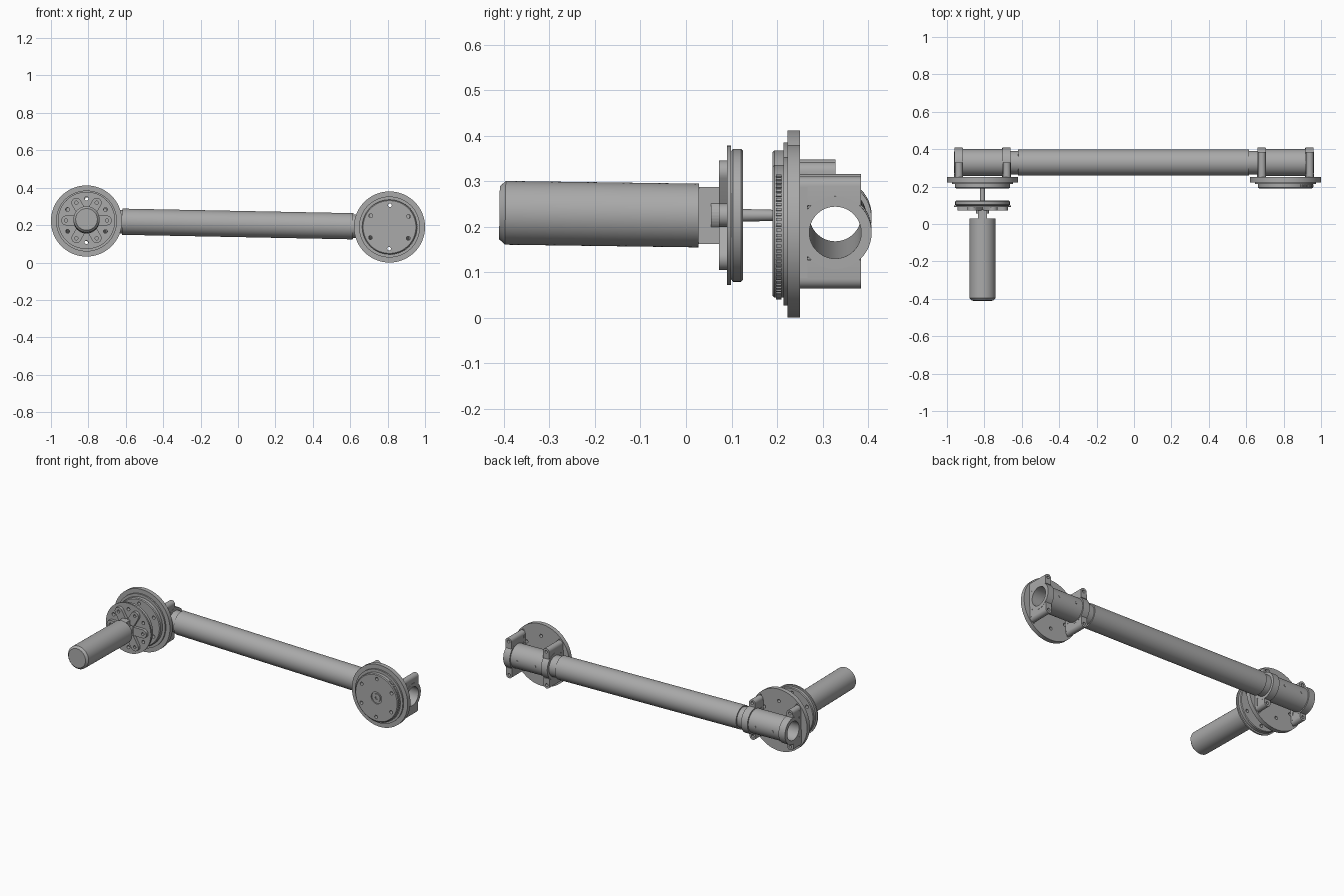
import bpy, bmesh
from math import sin, cos, pi, atan2, radians
from mathutils import Matrix

if "Cube" in bpy.data.objects:
    bpy.data.objects.remove(bpy.data.objects["Cube"])

grey = bpy.data.materials.new("machined grey")
grey.use_nodes = True
grey.diffuse_color = (0.4, 0.4, 0.4, 1)
grey.node_tree.nodes["Principled BSDF"].inputs["Base Color"].default_value = (0.4, 0.4, 0.4, 1)

ALONG_X = Matrix.Rotation(pi / 2, 4, "Y")
ALONG_Y = Matrix.Rotation(-pi / 2, 4, "X")


def finish(bm, name, matrix):
    bmesh.ops.remove_doubles(bm, verts=bm.verts, dist=1e-5)
    bmesh.ops.recalc_face_normals(bm, faces=bm.faces)
    mesh = bpy.data.meshes.new(name)
    bm.to_mesh(mesh)
    bm.free()
    mesh.transform(matrix)
    mesh.materials.append(grey)
    obj = bpy.data.objects.new(name, mesh)
    bpy.context.collection.objects.link(obj)
    return obj


def smooth(obj):
    bpy.ops.object.select_all(action="DESELECT")
    obj.select_set(True)
    bpy.context.view_layer.objects.active = obj
    bpy.ops.object.shade_smooth_by_angle(angle=radians(30))


def lathe(name, profile, matrix, closed=False, sides=64):
    """Revolve (position, radius) pairs about local z."""
    bm = bmesh.new()
    rings = [[bm.verts.new((r * cos(2 * pi * i / sides), r * sin(2 * pi * i / sides), t))
              for i in range(sides)] for t, r in profile]
    pairs = list(zip(rings, rings[1:] + rings[:1]))
    for a, b in pairs if closed else pairs[:-1]:
        for i in range(sides):
            j = (i + 1) % sides
            bm.faces.new((a[i], a[j], b[j], b[i]))
    return finish(bm, name, matrix)


def tube(name, start, end, outer, inner, matrix):
    profile = [(start, inner), (start, outer), (end, outer), (end, inner)]
    smooth(lathe(name, profile, matrix, closed=True))


def solid(profile):
    return [(profile[0][0], 0)] + profile + [(profile[-1][0], 0)]


def tab(name, half, base, tip, y0, y1, matrix):
    """Plate along local z with a rounded tip, extruded in y."""
    bm = bmesh.new()
    outline = [(-half, base), (half, base)]
    outline += [(half * cos(pi * k / 12), tip - half + half * sin(pi * k / 12)) for k in range(13)]
    face = bm.faces.new([bm.verts.new((x, y0, z)) for x, z in outline])
    new = bmesh.ops.extrude_face_region(bm, geom=[face])["geom"]
    bmesh.ops.translate(bm, vec=(0, y1 - y0, 0),
                        verts=[v for v in new if isinstance(v, bmesh.types.BMVert)])
    return finish(bm, name, matrix)


def box(name, size, matrix):
    bm = bmesh.new()
    bmesh.ops.create_cube(bm, size=1, matrix=Matrix.Diagonal((*size, 1)))
    return finish(bm, name, matrix)


def drill(obj, matrix, holes):
    """Cut holes (x, z, radius, y0, y1) running along local y."""
    bm = bmesh.new()
    for x, z, r, y0, y1 in holes:
        place = Matrix.Translation((x, (y0 + y1) / 2, z)) @ ALONG_Y
        bmesh.ops.create_cone(bm, cap_ends=True, segments=20, radius1=r, radius2=r,
                              depth=y1 - y0, matrix=place)
    cutter = finish(bm, "hole_cutter", matrix)
    cutter.hide_render = True
    mod = obj.modifiers.new("holes", "BOOLEAN")
    mod.operation, mod.solver, mod.object = "DIFFERENCE", "EXACT", cutter
    bpy.context.view_layer.objects.active = obj
    bpy.ops.object.modifier_apply(modifier=mod.name)
    bpy.data.objects.remove(cutter)
    smooth(obj)


def circle_holes(count, radius, size, y0, y1, phase=pi / 2):
    return [(radius * cos(phase + 2 * pi * k / count), radius * sin(phase + 2 * pi * k / count),
             size, y0, y1) for k in range(count)]


REACH, PIPE_Y = 0.81, 0.328
Z = {-1: 0.222, 1: 0.19}
TILT = Matrix.Rotation(atan2(Z[-1] - Z[1], 2 * REACH), 4, "Y")

# Long connecting pipe with its thinner inner pipe
arm = Matrix.Translation((0, PIPE_Y, (Z[-1] + Z[1]) / 2)) @ TILT @ ALONG_X
tube("main_pipe", -0.62, 0.615, 0.07, 0.06, arm)
tube("inner_pipe", -0.68, 0.68, 0.063, 0.057, arm)

for side, label in ((-1, "right"), (1, "left")):
    # Joint flange with stepped face
    centre = Matrix.Translation((side * REACH, 0, Z[side])) @ TILT
    flange = lathe(label + "_flange", solid([
        (0.19, 0.141), (0.194, 0.146), (0.214, 0.146), (0.214, 0.163),
        (0.223, 0.163), (0.223, 0.19), (0.25, 0.19)]), centre @ ALONG_Y, sides=96)
    drill(flange, centre, circle_holes(6, 0.117, 0.01, 0.15, 0.3)
          + circle_holes(4, 0.174, 0.006, 0.235, 0.3, pi / 4)
          + [(0, 0, 0.036, 0.15, 0.198)])
    lathe(label + "_hub_ring", [(0.192, 0.01), (0.192, 0.024), (0.2, 0.024), (0.2, 0.01)],
          centre @ ALONG_Y, closed=True, sides=32)

    # Pipe sleeve and its collars
    sleeve = centre @ Matrix.Translation((0, PIPE_Y, 0))
    tube(label + "_sleeve", -0.15, 0.15, 0.072, 0.057, sleeve @ ALONG_X)
    for end in (-1, 1):
        at = sleeve @ Matrix.Translation((end * 0.128, 0, 0))
        tube(label + "_collar", -0.022, 0.022, 0.08, 0.0575, at @ ALONG_X)
        box(label + "_clamp_foot", (0.044, 0.018, 0.2),
            at @ Matrix.Translation((0, -0.07, 0)))
        # Bolt lugs above and below the sleeve
        for turn in (0, pi):
            spot = at @ Matrix.Rotation(turn, 4, "Y")
            y1 = 0.057 if side > 0 else 0
            lug = tab(label + "_bolt_lug", 0.021, 0.06, 0.123, -0.079, y1, spot)
            drill(lug, spot, [(0, 0.102, 0.009, y1 - 0.03, y1 + 0.02)])
    # Set screws on the sleeve
    for x in (-0.06, 0.06):
        lathe(label + "_set_screw", solid([(0.065, 0.007), (0.074, 0.007)]),
              sleeve @ Matrix.Translation((x, 0, 0)) @ ALONG_Y, sides=16)

# Fine teeth on part of the left joint rim
rim = Matrix.Translation((REACH, 0.204, Z[1]))
for k in range(32):
    box("rim_tooth", (0.006, 0.012, 0.006),
        rim @ Matrix.Rotation(radians(-55 + 4.5 * k), 4, "Y") @ Matrix.Translation((0.147, 0, 0)))

# Drive disc with six raised pads
drive = Matrix.Translation((-REACH, 0, Z[-1] + 0.003))
disc = lathe("drive_disc", solid([
    (0.09, 0.153), (0.099, 0.153), (0.099, 0.14), (0.103, 0.146),
    (0.121, 0.146), (0.125, 0.142)]), drive @ ALONG_Y, sides=96)
drill(disc, drive, circle_holes(6, 0.117, 0.01, 0.05, 0.2))
for k in range(6):
    turned = drive @ Matrix.Rotation(pi / 6 + k * pi / 3, 4, "Y")
    pad = tab("drive_pad", 0.026, 0.045, 0.135, 0.072, 0.092, turned)
    drill(pad, turned, [(0, 0.11, 0.009, 0.05, 0.085)])

# Motor, its neck and the drive shaft
lathe("drive_hub", solid([(0.055, 0.036), (0.095, 0.036)]), drive @ ALONG_Y, sides=32)
box("motor_neck", (0.05, 0.055, 0.125), drive @ Matrix.Translation((0, 0.05, 0)))
motor = drive @ Matrix.Rotation(radians(-0.8), 4, "X")
smooth(lathe("motor_body", solid([(-0.41, 0.058), (-0.397, 0.07), (0.028, 0.07)]), motor @ ALONG_Y))
smooth(lathe("drive_shaft", solid([(0.12, 0.014), (0.2, 0.012)]), drive @ ALONG_Y, sides=24))
